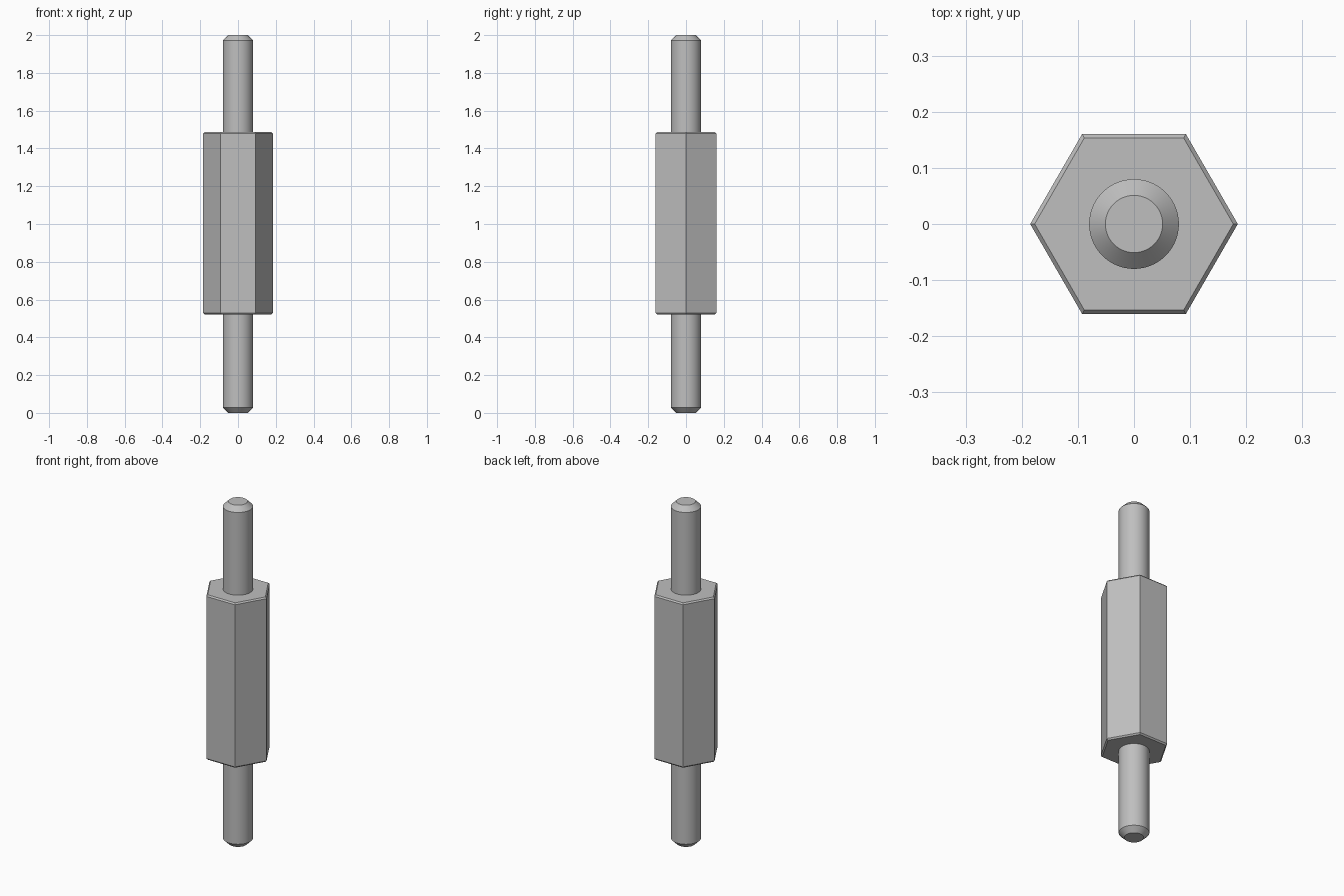
import bpy
import bmesh
import math

cube = bpy.data.objects.get("Cube")
if cube:
    bpy.data.objects.remove(cube, do_unlink=True)

# Single plain metal colour
metal = bpy.data.materials.new("grey_metal")
metal.use_nodes = True
colour = (0.52, 0.52, 0.52, 1)
metal.diffuse_color = colour
metal.node_tree.nodes["Principled BSDF"].inputs["Base Color"].default_value = colour


def lathe(name, profile, sides, smooth=False):
    """Closed prism built from (radius, height) rings, listed bottom to top."""
    bm = bmesh.new()
    rings = []
    for r, z in profile:
        angles = [2 * math.pi * i / sides for i in range(sides)]
        rings.append([bm.verts.new((r * math.cos(a), r * math.sin(a), z)) for a in angles])
    for low, high in zip(rings, rings[1:]):
        for i in range(sides):
            j = (i + 1) % sides
            bm.faces.new((low[i], low[j], high[j], high[i]))
    bm.faces.new(rings[0][::-1])
    bm.faces.new(rings[-1])
    mesh = bpy.data.meshes.new(name)
    bm.to_mesh(mesh)
    bm.free()
    mesh.materials.append(metal)
    obj = bpy.data.objects.new(name, mesh)
    bpy.context.collection.objects.link(obj)
    if smooth:
        bpy.ops.object.select_all(action="DESELECT")
        obj.select_set(True)
        bpy.context.view_layer.objects.active = obj
        bpy.ops.object.shade_smooth_by_angle(angle=math.radians(25))
    return obj


# Hexagonal body with slightly chamfered ends
body_r, body_low, body_high, bevel = 0.185, 0.522, 1.487, 0.008
lathe("hex_body", [(body_r - bevel, body_low), (body_r, body_low + bevel),
                   (body_r, body_high - bevel), (body_r - bevel, body_high)], 6)

# Round studs with chamfered tips, seated in the body
stud_r, tip_r, tip_h, seat = 0.08, 0.051, 0.029, 0.02
lathe("lower_stud", [(tip_r, 0), (stud_r, tip_h), (stud_r, body_low + seat)], 64, True)
lathe("upper_stud", [(stud_r, body_high - seat), (stud_r, 2 - tip_h), (tip_r, 2)], 64, True)
